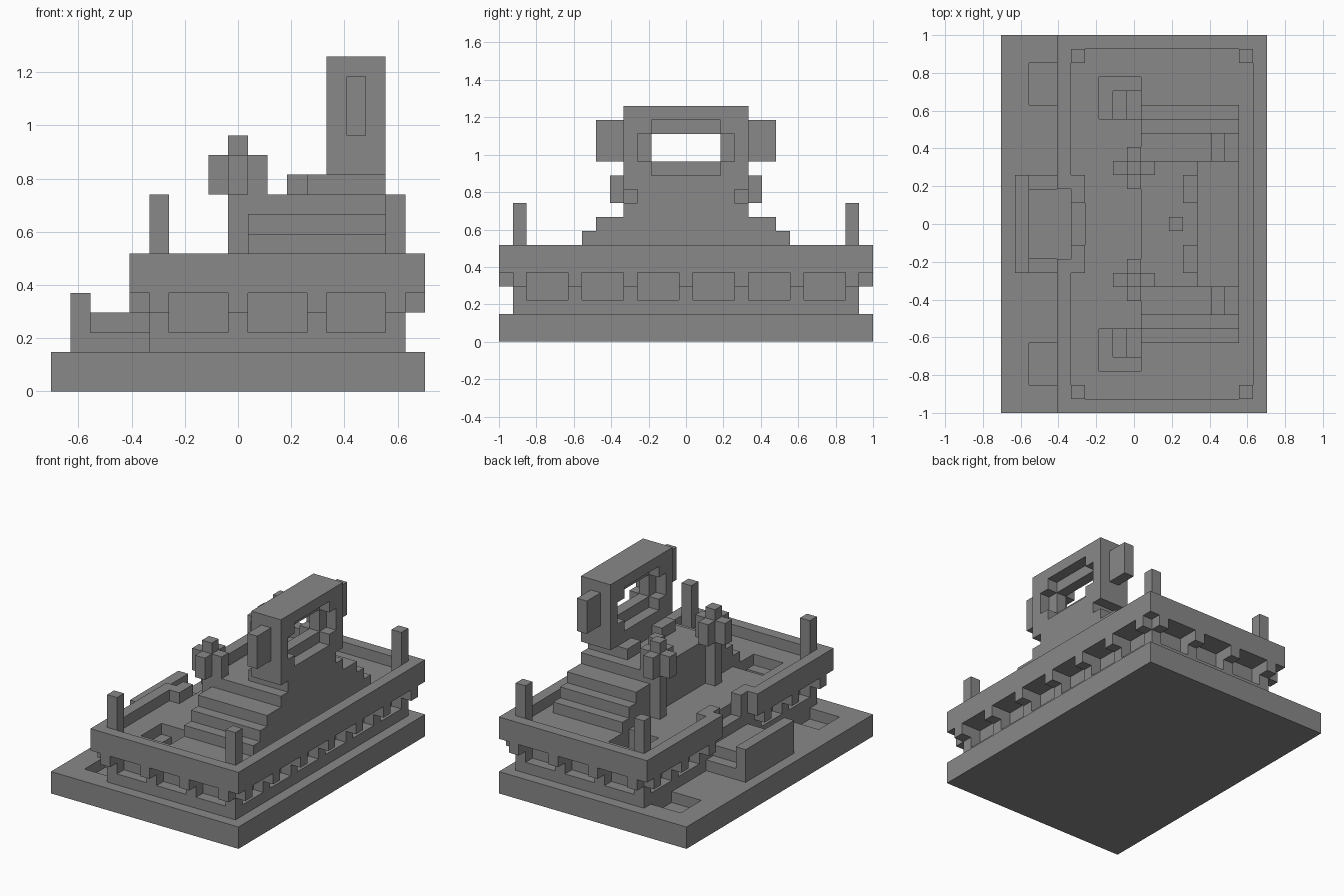
import bpy
import bmesh
from mathutils import Vector

default_cube = bpy.data.objects.get("Cube")
if default_cube:
    bpy.data.objects.remove(default_cube, do_unlink=True)

UNIT = 2 / 27          # size of one block
LENGTH, WIDTH = 19, 27  # footprint in blocks

stone = bpy.data.materials.new("grey stone")
stone.use_nodes = True
grey = (0.25, 0.25, 0.25, 1)
stone.diffuse_color = grey
stone.node_tree.nodes["Principled BSDF"].inputs["Base Color"].default_value = grey


def cells(box):
    """All block positions inside a box of x, y and z ranges."""
    (x0, x1), (y0, y1), (z0, z1) = box
    return {(x, y, z) for x in range(x0, x1) for y in range(y0, y1) for z in range(z0, z1)}


def both(boxes):
    """The boxes together with their mirror images across the long axis."""
    return boxes + [(x, (WIDTH - y[1], WIDTH - y[0]), z) for x, y, z in boxes]


def build(name, solid, carved=()):
    """Skin the outside of a union of boxes, less the carved ones."""
    filled = set().union(*map(cells, solid))
    for box in carved:
        filled -= cells(box)
    bm = bmesh.new()
    corner_signs = ((-1, -1), (1, -1), (1, 1), (-1, 1))
    for cell in filled:
        centre = Vector(cell) + Vector((0.5, 0.5, 0.5))
        for axis in range(3):
            for sign in (-1, 1):
                neighbour = list(cell)
                neighbour[axis] += sign
                if tuple(neighbour) in filled:
                    continue
                normal, u, v = Vector(), Vector(), Vector()
                normal[axis] = sign / 2
                u[(axis + 1) % 3] = 0.5
                v[(axis + 2) % 3] = sign / 2
                bm.faces.new([bm.verts.new(centre + normal + u * a + v * b)
                              for a, b in corner_signs])
    bmesh.ops.remove_doubles(bm, verts=bm.verts[:], dist=0.01)
    bmesh.ops.dissolve_limit(bm, angle_limit=0.01, verts=bm.verts[:], edges=bm.edges[:])
    for vert in bm.verts:
        vert.co = (vert.co - Vector((LENGTH / 2, WIDTH / 2, 0))) * UNIT
    mesh = bpy.data.meshes.new(name)
    bm.to_mesh(mesh)
    bm.free()
    mesh.materials.append(stone)
    obj = bpy.data.objects.new(name, mesh)
    bpy.context.collection.objects.link(obj)


# Plinth with two sunken beds
build("plinth", [((0, 19), (0, 27), (0, 2))], both([((2, 5), (2, 5), (1, 2))]))

# Lower storey: recessed windows, stepped wells and entrance steps
sill = (3, 5)
windows = both([((x, x + 3), (1, 2), sill) for x in (6, 10, 14)])
for y in range(2, 25, 4):
    windows.append(((17, 18), (y, y + 3), sill))
    if y not in (10, 14):
        windows.append(((5, 6), (y, y + 3), sill))
wells = both([((7, 10), (3, 6), (5, 6)),
              ((8, 10), (4, 6), (4, 6)),
              ((9, 10), (4, 6), (3, 6))])
build("lower_storey", [((5, 18), (1, 26), (2, 6))],
      windows + wells + [((5, 6), (12, 15), (5, 6))])

# Overhanging parapet, with a gap at the entrance
build("parapet",
      [((4, 19), (0, 27), (5, 7))] + both([((5, 6), (10, 12), (6, 7))]),
      [((5, 18), (1, 10), (5, 7)), ((5, 18), (17, 26), (5, 7)),
       ((6, 18), (10, 17), (5, 7)), ((5, 6), (12, 15), (5, 7)),
       ((4, 5), (11, 16), (5, 7))])

# Corbels below the parapet
corbels = both([((x, x + 1), (0, 1), (4, 5)) for x in range(5, 18, 4)])
for y in range(1, 26, 4):
    corbels.append(((18, 19), (y, y + 1), (4, 5)))
    if y != 13:
        corbels.append(((4, 5), (y, y + 1), (4, 5)))
build("corbels", corbels)

# Corner posts
build("corner_posts", both([((x, x + 1), (1, 2), (6, 10)) for x in (5, 17)]))

# Entrance landing with its screen wall
build("entrance_landing",
      [((1, 2), (10, 17), (2, 5)), ((2, 5), (10, 17), (2, 3)), ((2, 5), (11, 16), (3, 4))])

# Stepped platform
build("stepped_platform",
      [((10, 17), (inset, WIDTH - inset), (6, top))
       for inset, top in ((5, 7), (6, 8), (7, 9), (9, 10))])

# Pillars with cross-shaped heads
build("pillars", both([((9, 10), (9, 10), (6, 13)),
                       ((8, 11), (9, 10), (10, 12)),
                       ((9, 10), (8, 11), (10, 12))]))

# Shrine blocks in front of the gate
build("shrine_blocks", both([((13, 14), (10, 12), (10, 11))]) + [((12, 13), (13, 14), (10, 11))])

# Gate tower: narrow foot, side lugs and an opening stepped on both faces
opening = [((14, 17), (11, 16), (13, 15))]
for x in ((14, 15), (16, 17)):
    opening += [(x, (10, 17), (13, 15)), (x, (11, 16), (12, 16))]
build("gate_tower",
      [((14, 17), (10, 17), (10, 11)), ((14, 17), (9, 18), (11, 17))]
      + both([((15, 16), (7, 9), (13, 16))]),
      opening)
